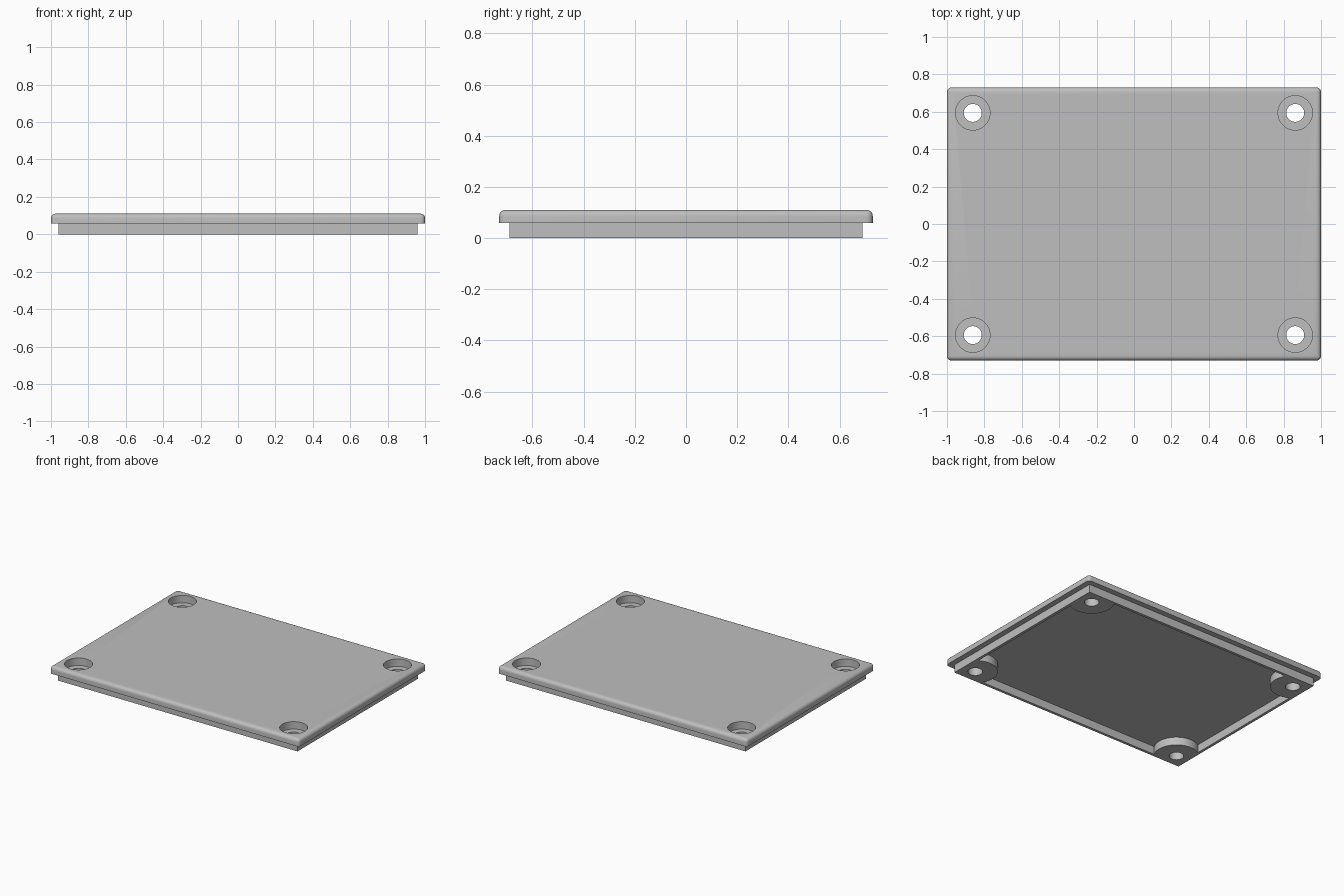
import bpy, bmesh
from math import atan2, cos, sin, sqrt, pi, radians

# Main sizes
PLATE_X, PLATE_Y = 1.0, 0.73          # half sizes of the cover plate
LIP_X, LIP_Y = 0.96, 0.69             # half sizes of the lip underneath
WALL = 0.02
SEAT_Z, TOP_Z = 0.058, 0.11           # underside and top of the plate
SCREW_X, SCREW_Y = 0.862, 0.594
BOSS_R, RECESS_R, HOLE_R = 0.148, 0.092, 0.048
EDGE_R = 0.024

start = bpy.data.objects.get("Cube")
if start:
    bpy.data.objects.remove(start, do_unlink=True)

grey = bpy.data.materials.new("light grey plastic")
grey.use_nodes = True
colour = (0.52, 0.52, 0.52, 1)
grey.diffuse_color = colour
grey.node_tree.nodes["Principled BSDF"].inputs["Base Color"].default_value = colour


def make_prism(name, outline, z0, z1, round_edges=0):
    """Extrude a counter-clockwise outline; optionally round all but the bottom edges."""
    bm = bmesh.new()
    base = bm.faces.new([bm.verts.new((x, y, z0)) for x, y in outline])
    extruded = bmesh.ops.extrude_face_region(bm, geom=[base], use_keep_orig=True)
    for v in extruded["geom"]:
        if isinstance(v, bmesh.types.BMVert):
            v.co.z = z1
    bmesh.ops.recalc_face_normals(bm, faces=bm.faces)
    if round_edges:
        edges = [e for e in bm.edges if any(v.co.z == z1 or abs(v.co.z - z1) < 1e-5 for v in e.verts)]
        bmesh.ops.bevel(bm, geom=edges, offset=round_edges, segments=5,
                        profile=0.5, affect='EDGES')
    mesh = bpy.data.meshes.new(name)
    bm.to_mesh(mesh)
    bm.free()
    mesh.materials.append(grey)
    obj = bpy.data.objects.new(name, mesh)
    bpy.context.collection.objects.link(obj)
    return obj


def rectangle(x, y):
    return [(-x, -y), (x, -y), (x, y), (-x, y)]


def circle(cx, cy, r, n=48):
    return [(cx + r * cos(2 * pi * i / n), cy + r * sin(2 * pi * i / n)) for i in range(n)]


def cavity_outline(steps=16):
    """Inside of the lip, with a round screw boss biting into each corner."""
    dx, dy = LIP_X - WALL - SCREW_X, LIP_Y - WALL - SCREW_Y
    a0 = atan2(-sqrt(BOSS_R ** 2 - dx ** 2), dx)
    a1 = atan2(dy, -sqrt(BOSS_R ** 2 - dy ** 2)) - 2 * pi
    arc = []
    for i in range(steps + 1):
        a = a0 + (a1 - a0) * i / steps
        arc.append((SCREW_X + BOSS_R * cos(a), SCREW_Y + BOSS_R * sin(a)))
    outline = []
    for sx, sy in ((1, 1), (-1, 1), (-1, -1), (1, -1)):
        corner = [(sx * x, sy * y) for x, y in arc]
        outline += corner if sx * sy > 0 else corner[::-1]
    return outline


def combine(target, tool, operation):
    """Apply a boolean and discard the tool."""
    tool.hide_render = True
    mod = target.modifiers.new(operation.lower(), 'BOOLEAN')
    mod.operation, mod.solver, mod.object = operation, 'EXACT', tool
    bpy.context.view_layer.objects.active = target
    bpy.ops.object.modifier_apply(modifier=mod.name)
    bpy.data.objects.remove(tool, do_unlink=True)


# Cover plate with rounded top, joined to the lip below
cover = make_prism("cover_plate", rectangle(PLATE_X, PLATE_Y), SEAT_Z, TOP_Z, EDGE_R)
combine(cover, make_prism("lip", rectangle(LIP_X, LIP_Y), 0, (SEAT_Z + TOP_Z) / 2), 'UNION')

# Hollow underside leaving the corner bosses
combine(cover, make_prism("cavity_cutter", cavity_outline(), -0.1, SEAT_Z), 'DIFFERENCE')

# Counterbored screw holes
for sx in (-1, 1):
    for sy in (-1, 1):
        x, y = sx * SCREW_X, sy * SCREW_Y
        combine(cover, make_prism("recess_cutter", circle(x, y, RECESS_R), 0.056, 0.2), 'DIFFERENCE')
        combine(cover, make_prism("hole_cutter", circle(x, y, HOLE_R), -0.1, 0.2), 'DIFFERENCE')

# Smooth rounds, crisp corners
bpy.ops.object.select_all(action='DESELECT')
cover.select_set(True)
bpy.context.view_layer.objects.active = cover
bpy.ops.object.shade_smooth_by_angle(angle=radians(30))
